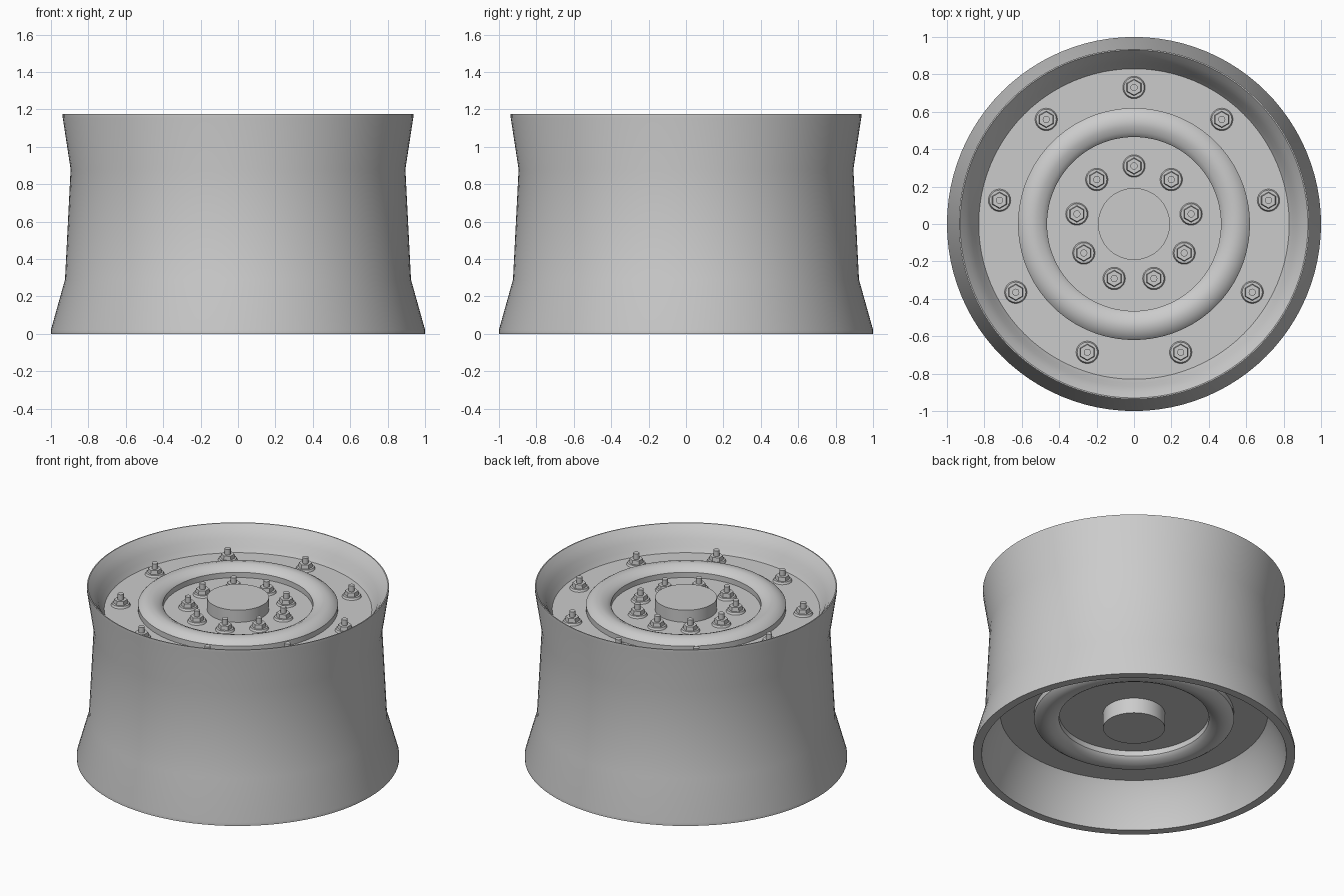
import bpy
import bmesh
from math import cos, sin, pi, radians

cube = bpy.data.objects.get("Cube")
if cube:
    bpy.data.objects.remove(cube, do_unlink=True)

metal = bpy.data.materials.new("grey_metal")
grey = (0.6, 0.6, 0.6, 1)
metal.use_nodes = True
metal.diffuse_color = grey
metal.node_tree.nodes["Principled BSDF"].inputs["Base Color"].default_value = grey


def finish(name, bm):
    """Turn a bmesh into a smooth-by-angle metal object."""
    bmesh.ops.recalc_face_normals(bm, faces=bm.faces)
    mesh = bpy.data.meshes.new(name)
    bm.to_mesh(mesh)
    bm.free()
    mesh.materials.append(metal)
    obj = bpy.data.objects.new(name, mesh)
    bpy.context.collection.objects.link(obj)
    bpy.ops.object.select_all(action='DESELECT')
    obj.select_set(True)
    bpy.context.view_layer.objects.active = obj
    bpy.ops.object.shade_smooth_by_angle(angle=radians(30))
    return obj


def lathe(name, profile, steps=96, closed=False):
    """Spin a (radius, height) profile around z."""
    bm = bmesh.new()
    verts = [bm.verts.new((r, 0, z)) for r, z in profile]
    edges = [bm.edges.new(pair) for pair in zip(verts, verts[1:])]
    if closed:
        edges.append(bm.edges.new((verts[-1], verts[0])))
    bmesh.ops.spin(bm, geom=verts + edges, axis=(0, 0, 1), cent=(0, 0, 0),
                   angle=2 * pi, steps=steps, use_merge=True)
    bmesh.ops.remove_doubles(bm, verts=bm.verts, dist=1e-4)
    return finish(name, bm)


def prism(bm, x, y, z, r_low, r_high, height, sides):
    """Add a capped cone or prism standing at z."""
    made = bmesh.ops.create_cone(bm, cap_ends=True, segments=sides, radius1=r_low,
                                 radius2=r_high, depth=height)
    bmesh.ops.translate(bm, verts=made["verts"], vec=(x, y, z + height / 2))


TOP, LOW = 1.017, 0.29   # outer faces of the two discs

# Flared barrel with curved recesses at both ends
lathe("rim_barrel", [
    (0.83, LOW), (0.855, 0.25), (0.89, 0.17), (0.925, 0.08), (0.945, 0.0),
    (1.0, 0.0), (1.0, 0.022), (0.925, 0.29), (0.895, 0.88),
    (0.937, 1.155), (0.937, 1.175), (0.93, 1.175),
    (0.90, 1.14), (0.87, 1.095), (0.85, 1.05), (0.83, TOP)], closed=True)

# Solid centre between the two disc faces
lathe("wheel_disc", [(0, LOW), (0.84, LOW), (0.84, TOP), (0, TOP)])

# Raised rounded rings and hub caps, one set on each face
for side, base, d, hub in (("top", TOP, 1, 0.083), ("bottom", LOW, -1, 0.105)):
    ring = [(0.62, 0), (0.62, 0.036), (0.612, 0.045), (0.585, 0.064), (0.55, 0.073),
            (0.52, 0.07), (0.49, 0.057), (0.472, 0.045), (0.465, 0.036), (0.465, 0)]
    lathe(side + "_ring", [(r, base + d * h) for r, h in ring], closed=True)
    lathe(side + "_hub_cap", [(0, base + d * hub), (0.192, base + d * hub), (0.192, base)], 64)

# Two circles of nine flanged nuts with studs
for name, radius in (("inner_nuts", 0.31), ("outer_nuts", 0.73)):
    bm = bmesh.new()
    for i in range(9):
        a = pi / 2 + i * 2 * pi / 9
        x, y = radius * cos(a), radius * sin(a)
        prism(bm, x, y, TOP, 0.06, 0.054, 0.014, 24)
        prism(bm, x, y, TOP + 0.014, 0.045, 0.041, 0.026, 6)
        prism(bm, x, y, TOP + 0.04, 0.019, 0.019, 0.038, 16)
    finish(name, bm)
